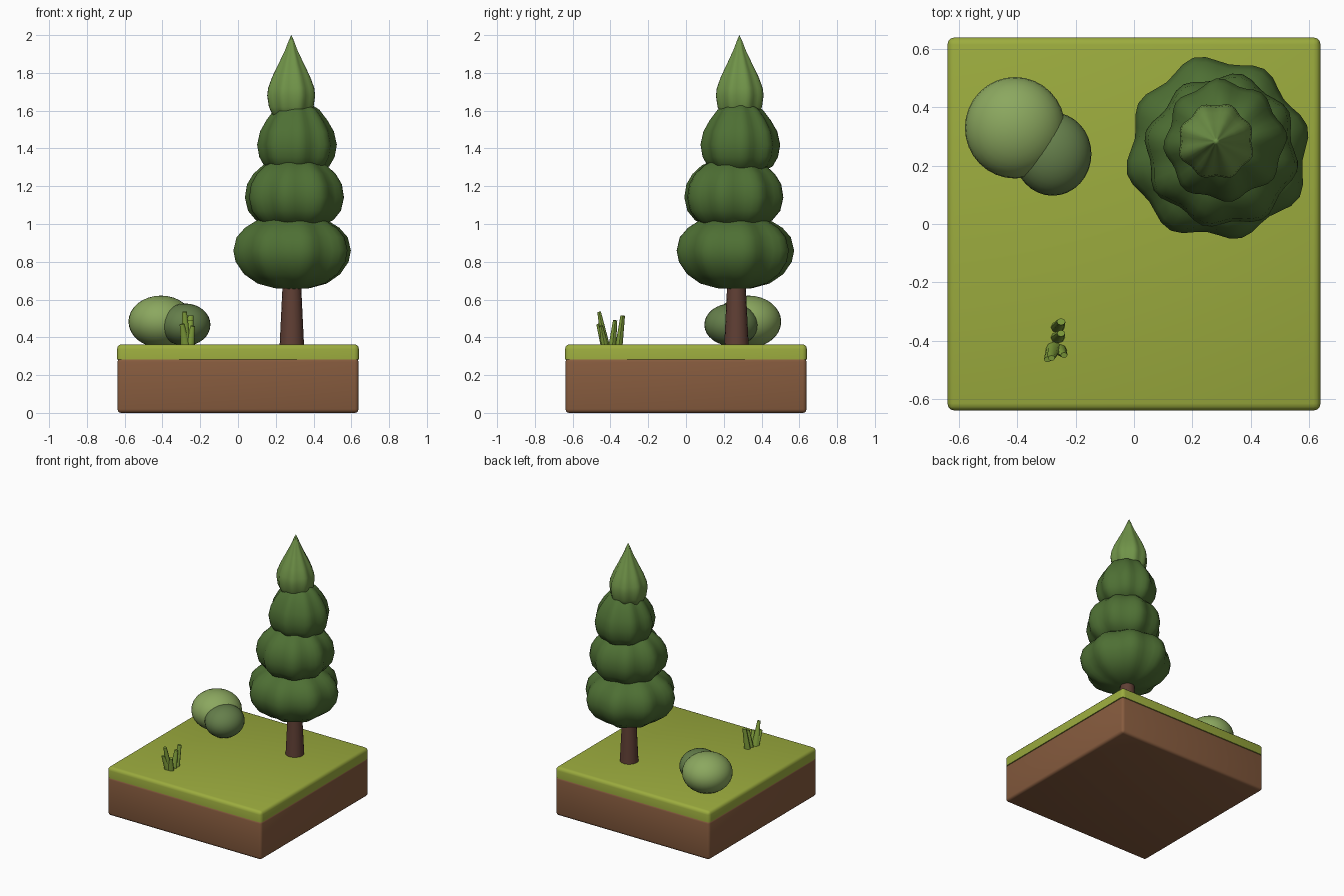
import bpy, bmesh, math
from mathutils import Vector

if "Cube" in bpy.data.objects:
    bpy.data.objects.remove(bpy.data.objects["Cube"])


def material(name, rgb):
    m = bpy.data.materials.new(name)
    m.diffuse_color = (*rgb, 1)
    m.use_nodes = True
    m.node_tree.nodes["Principled BSDF"].inputs["Base Color"].default_value = m.diffuse_color
    return m


SOIL = material("soil", (0.24, 0.105, 0.048))
GRASS = material("grass", (0.33, 0.41, 0.048))
BARK = material("bark", (0.117, 0.05, 0.035))
NEEDLE = material("needles", (0.076, 0.16, 0.034))
NEEDLE_TIP = material("needles_light", (0.16, 0.29, 0.065))
LEAF = material("bush_light", (0.26, 0.39, 0.115))
LEAF_DARK = material("bush_dark", (0.13, 0.21, 0.07))
BLADE = material("blade", (0.22, 0.35, 0.045))


def finish(name, bm, mat, angle=None):
    bmesh.ops.recalc_face_normals(bm, faces=bm.faces)
    me = bpy.data.meshes.new(name)
    bm.to_mesh(me)
    bm.free()
    me.materials.append(mat)
    ob = bpy.data.objects.new(name, me)
    bpy.context.collection.objects.link(ob)
    if angle is not None:
        bpy.ops.object.select_all(action='DESELECT')
        bpy.context.view_layer.objects.active = ob
        ob.select_set(True)
        bpy.ops.object.shade_smooth_by_angle(angle=math.radians(angle))
    return ob


def slab(name, half, z0, z1, bevel, mat):
    bm = bmesh.new()
    bmesh.ops.create_cube(bm, size=1)
    for v in bm.verts:
        v.co = (v.co.x * 2 * half, v.co.y * 2 * half, z0 + (v.co.z + 0.5) * (z1 - z0))
    edges = [e for e in bm.edges if max(v.co.z for v in e.verts) > z1 - 1e-4
             or name == "soil_block" or abs(e.verts[0].co.z - e.verts[1].co.z) > 1e-4]
    bmesh.ops.bevel(bm, geom=edges, offset=bevel, segments=3, profile=0.5, affect='EDGES')
    return finish(name, bm, mat, 40)


def lobed_tier(name, centre, profile, phase, mat, amp=0.05, seg=48):
    # profile runs from top pole to bottom pole as (radius, height)
    bm = bmesh.new()
    cx, cy = centre
    top = bm.verts.new((cx, cy, profile[0][1]))
    bottom = bm.verts.new((cx, cy, profile[-1][1]))
    rings = []
    for r, z in profile[1:-1]:
        ring = []
        for i in range(seg):
            a = 2 * math.pi * i / seg
            k = 1 + amp * math.cos(8 * (a - phase)) + 0.018 * math.cos(3 * a + 5 * phase)
            ring.append(bm.verts.new((cx + r * k * math.cos(a), cy + r * k * math.sin(a), z)))
        rings.append(ring)
    for i in range(seg):
        j = (i + 1) % seg
        bm.faces.new((top, rings[0][i], rings[0][j]))
        bm.faces.new((bottom, rings[-1][j], rings[-1][i]))
        for a, b in zip(rings, rings[1:]):
            bm.faces.new((a[i], b[i], b[j], a[j]))
    return finish(name, bm, mat, 60)


def cone_between(name, p, q, r1, r2, sides, mat, angle, flat=1.0):
    p, q = Vector(p), Vector(q)
    bm = bmesh.new()
    bmesh.ops.create_cone(bm, cap_ends=True, segments=sides, radius1=r1, radius2=r2,
                          depth=(q - p).length)
    rot = Vector((0, 0, 1)).rotation_difference(q - p)
    for v in bm.verts:
        v.co.y *= flat
        v.co = rot @ v.co + (p + q) / 2
    return finish(name, bm, mat, angle)


def bush(name, centre, radii, mat):
    bm = bmesh.new()
    bmesh.ops.create_uvsphere(bm, u_segments=32, v_segments=16, radius=1)
    for v in bm.verts:
        v.co = [c + r * t for c, r, t in zip(centre, radii, v.co)]
    return finish(name, bm, mat, 60)


# Ground
slab("soil_block", 0.638, 0.0, 0.29, 0.02, SOIL)
slab("grass_layer", 0.64, 0.283, 0.363, 0.025, GRASS)

# Tree
cone_between("trunk", (0.285, 0.267, 0.35), (0.285, 0.267, 0.72), 0.065, 0.047, 16, BARK, 40)
TIERS = [
    ((0.287, 0.256), 0.25, NEEDLE,
     [(0, 1.05), (0.12, 1.04), (0.19, 1.015), (0.245, 0.98), (0.288, 0.93), (0.305, 0.86),
      (0.293, 0.8), (0.25, 0.735), (0.18, 0.685), (0.09, 0.66), (0, 0.655)]),
    ((0.302, 0.25), 0.55, NEEDLE,
     [(0, 1.35), (0.1, 1.34), (0.165, 1.31), (0.213, 1.265), (0.245, 1.21), (0.256, 1.14),
      (0.24, 1.07), (0.2, 1.02), (0.12, 0.98), (0, 0.97)]),
    ((0.31, 0.285), 0.1, NEEDLE,
     [(0, 1.65), (0.07, 1.635), (0.115, 1.605), (0.155, 1.55), (0.188, 1.49), (0.203, 1.42),
      (0.192, 1.355), (0.165, 1.305), (0.1, 1.27), (0, 1.26)]),
    ((0.282, 0.283), 0.4, NEEDLE_TIP,
     [(0, 2.0), (0.012, 1.975), (0.033, 1.92), (0.066, 1.85), (0.1, 1.78), (0.122, 1.72), (0.127, 1.68),
      (0.118, 1.62), (0.095, 1.57), (0, 1.54)]),
]
for n, (centre, phase, mat, profile) in enumerate(TIERS, 1):
    lobed_tier(f"foliage_tier_{n}", centre, profile, phase, mat)

# Bushes
bush("large_bush", (-0.408, 0.33, 0.483), (0.172, 0.174, 0.138), LEAF)
bush("small_bush", (-0.279, 0.24, 0.467), (0.133, 0.143, 0.112), LEAF_DARK)

# Grass tuft
BLADES = [((-0.275, -0.425, 0.355), (-0.283, -0.46, 0.535), 0.027, 0.012),
          ((-0.278, -0.432, 0.355), (-0.297, -0.465, 0.47), 0.025, 0.012),
          ((-0.262, -0.39, 0.355), (-0.25, -0.375, 0.49), 0.025, 0.014),
          ((-0.262, -0.355, 0.355), (-0.25, -0.335, 0.515), 0.024, 0.015),
          ((-0.255, -0.43, 0.355), (-0.24, -0.45, 0.46), 0.024, 0.012)]
for n, (p, q, r1, r2) in enumerate(BLADES, 1):
    cone_between(f"grass_blade_{n}", p, q, r1, r2, 8, BLADE, 50, 0.8)
